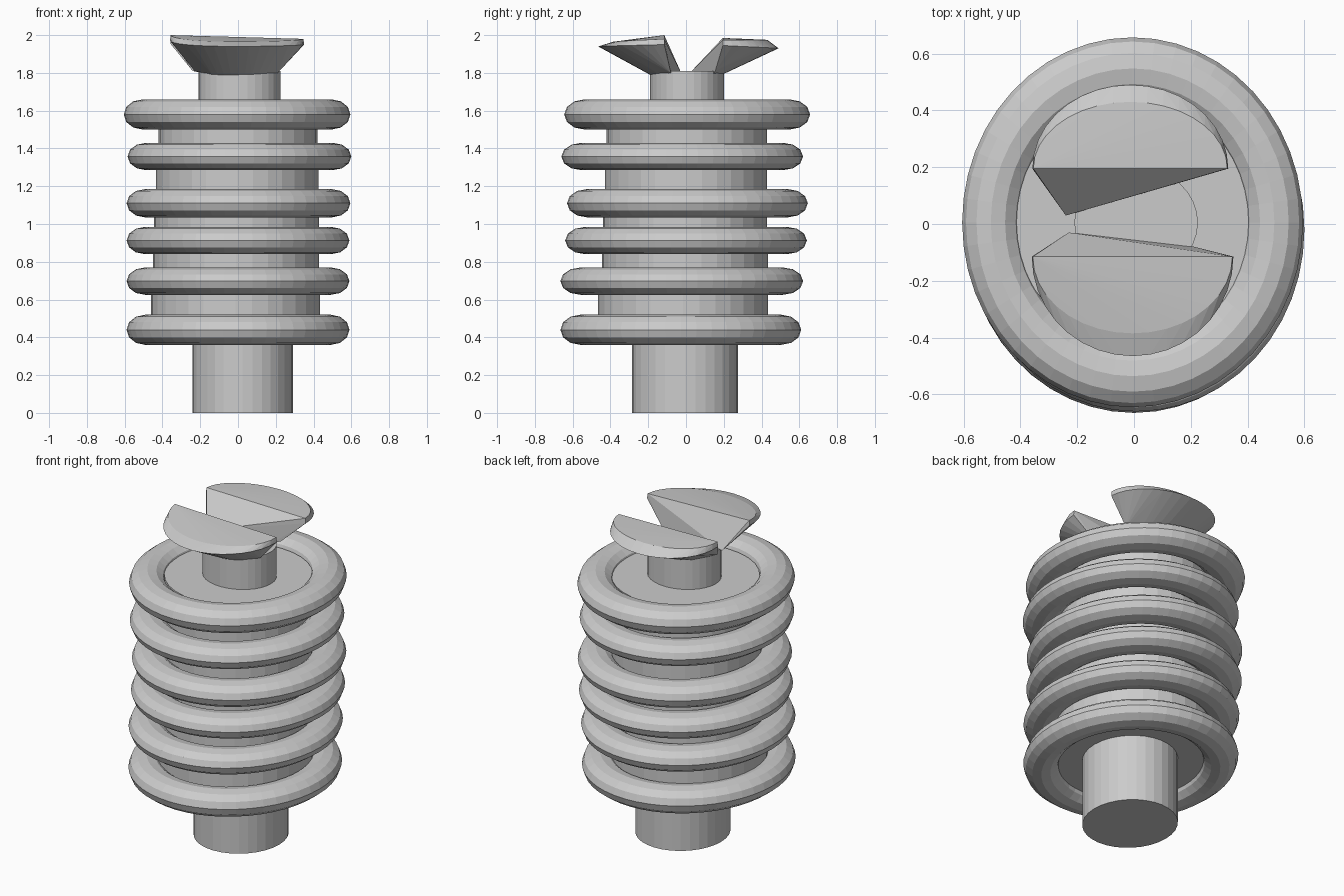
import bpy, bmesh
from math import sin, cos, pi

if "Cube" in bpy.data.objects:
    bpy.data.objects.remove(bpy.data.objects["Cube"])


def finish(name, bm):
    bmesh.ops.recalc_face_normals(bm, faces=bm.faces)
    me = bpy.data.meshes.new(name)
    bm.to_mesh(me)
    bm.free()
    ob = bpy.data.objects.new(name, me)
    bpy.context.collection.objects.link(ob)
    return ob


def cylinder(name, x0, x1, y0, y1, z0, z1, sides=32):
    bm = bmesh.new()
    bmesh.ops.create_cone(bm, cap_ends=True, segments=sides, radius1=1, radius2=1, depth=1)
    for v in bm.verts:
        v.co.x = (x0 + x1) / 2 + v.co.x * (x1 - x0) / 2
        v.co.y = (y0 + y1) / 2 + v.co.y * (y1 - y0) / 2
        v.co.z = (z0 + z1) / 2 + v.co.z * (z1 - z0)
    return finish(name, bm)


def ring(name, x0, x1, y0, y1, z0, z1, n=48, m=12):
    # rounded ring, slightly oval in plan
    bm = bmesh.new()
    cx, cy, cz = (x0 + x1) / 2, (y0 + y1) / 2, (z0 + z1) / 2
    rx, ry, h, t = (x1 - x0) / 2, (y1 - y0) / 2, (z1 - z0) / 2, 0.168
    loops = []
    for i in range(n):
        a = 2 * pi * i / n
        loop = []
        for j in range(m):
            b = 2 * pi * j / m
            s = (1 - t + t * cos(b))
            loop.append(bm.verts.new((cx + rx * s * cos(a), cy + ry * s * sin(a), cz + h * sin(b))))
        loops.append(loop)
    for i in range(n):
        p, q = loops[i], loops[(i + 1) % n]
        for j in range(m):
            k = (j + 1) % m
            bm.faces.new((p[j], q[j], q[k], p[k]))
    return finish(name, bm)


def wing(name, side, cx, cy, rx, r_out, r_in, z_left, z_right, z_in, z_out, base):
    # half of the flared, slotted head: top chord, bevelled arc and tapered base
    bm = bmesh.new()
    n = 18
    for i in range(n + 1):
        a = pi * i / n
        c, s = cos(a), sin(a)
        zc = z_left + (z_right - z_left) * (c + 1) / 2
        bm.verts.new((cx + rx * c, cy + side * r_out * s, zc - 0.03 + (z_out - zc + 0.03) * s))
        bm.verts.new((cx + rx * c * 0.99, cy + side * r_in * s, zc + (z_in - zc) * s))
    for p in base:
        bm.verts.new(p)
    for i in range(1, 10):
        a = pi * (0.2 + 0.6 * i / 10)
        bm.verts.new((0.2 * cos(a), side * 0.19 * sin(a), 1.79))
    res = bmesh.ops.convex_hull(bm, input=bm.verts)
    loose = [v for v in bm.verts if not v.link_faces]
    bmesh.ops.delete(bm, geom=loose, context='VERTS')
    return finish(name, bm)


# Base post and neck
cylinder("base_post", -0.24, 0.29, -0.285, 0.275, 0, 0.45)
cylinder("neck", -0.21, 0.225, -0.19, 0.2, 1.55, 1.81)

# Ridged rings
rings = [
    (-0.59, 0.59, -0.665, 0.61, 0.36, 0.52),
    (-0.59, 0.59, -0.665, 0.62, 0.625, 0.77),
    (-0.59, 0.59, -0.64, 0.64, 0.84, 0.985),
    (-0.59, 0.595, -0.63, 0.645, 1.035, 1.185),
    (-0.585, 0.6, -0.66, 0.62, 1.285, 1.43),
    (-0.605, 0.595, -0.645, 0.657, 1.5, 1.66),
]
for i, r in enumerate(rings):
    ring(f"ring_{i + 1}", *r)

# Core sections between the rings
cores = [
    (-0.46, 0.435, -0.465, 0.435, 0.42, 0.697),
    (-0.45, 0.43, -0.445, 0.435, 0.697, 0.912),
    (-0.445, 0.43, -0.44, 0.43, 0.912, 1.11),
    (-0.435, 0.425, -0.43, 0.43, 1.11, 1.357),
    (-0.42, 0.42, -0.42, 0.43, 1.357, 1.61),
]
for i, c in enumerate(cores):
    cylinder(f"core_{i + 1}", *c)

# Slotted flared head
wing("head_front", -1, -0.005, -0.115, 0.355, 0.35, 0.27, 2.0, 1.98, 1.965, 1.94,
     [(-0.23, -0.03, 1.81), (0.21, -0.08, 1.8)])
wing("head_back", 1, -0.013, 0.195, 0.345, 0.295, 0.235, 1.985, 1.975, 1.975, 1.93,
     [(-0.24, 0.03, 1.81), (0.19, 0.155, 1.81)])
